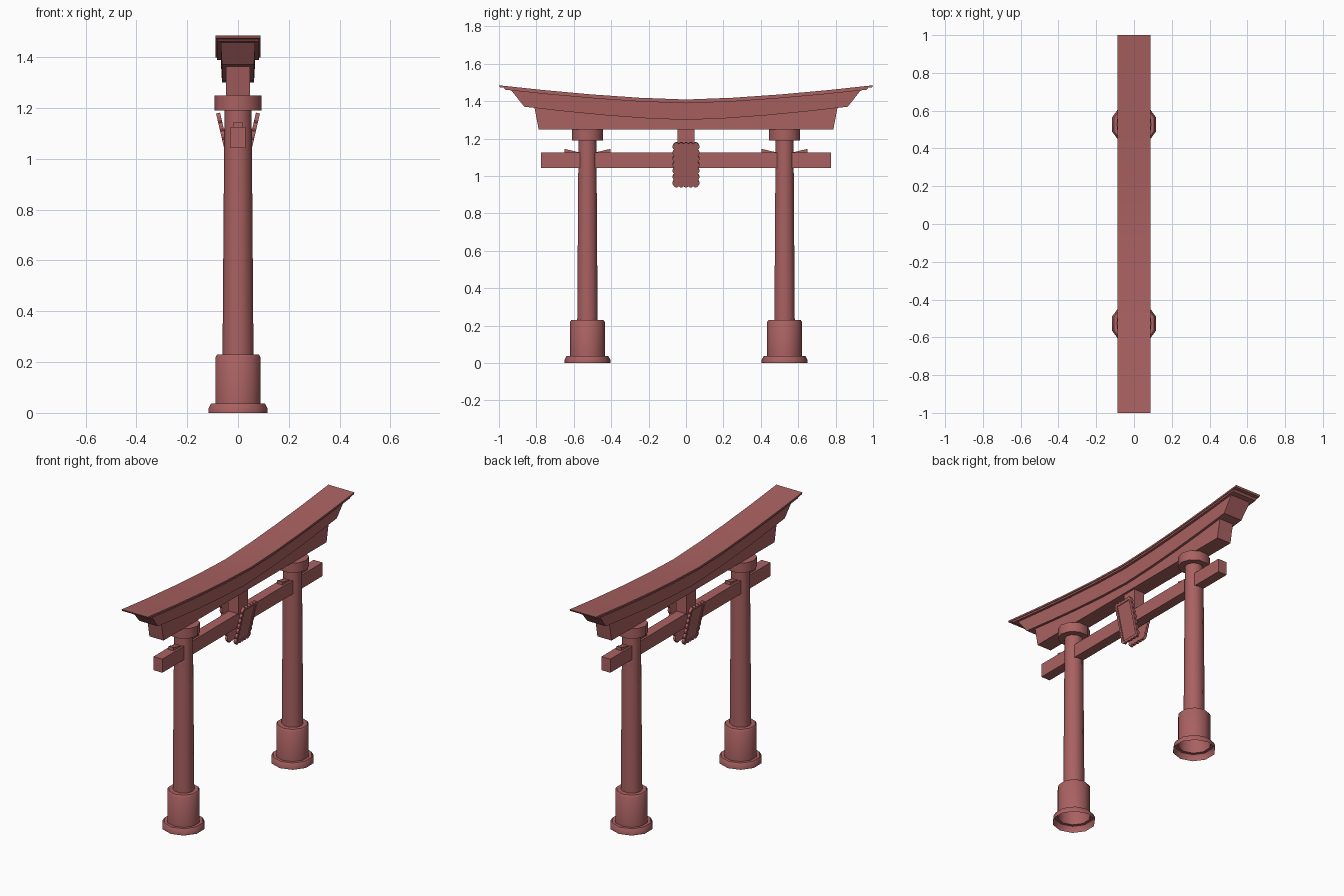
import bpy, bmesh, math
from mathutils import Matrix

if "Cube" in bpy.data.objects:
    bpy.data.objects.remove(bpy.data.objects["Cube"])

mat = bpy.data.materials.new("red_paint")
mat.diffuse_color = (0.40, 0.12, 0.12, 1)
mat.use_nodes = True
mat.node_tree.nodes["Principled BSDF"].inputs["Base Color"].default_value = mat.diffuse_color


def finish(name, bm, smooth=False):
    bmesh.ops.recalc_face_normals(bm, faces=bm.faces)
    me = bpy.data.meshes.new(name)
    bm.to_mesh(me)
    bm.free()
    ob = bpy.data.objects.new(name, me)
    bpy.context.collection.objects.link(ob)
    me.materials.append(mat)
    if smooth:
        bpy.ops.object.select_all(action='DESELECT')
        ob.select_set(True)
        bpy.context.view_layer.objects.active = ob
        bpy.ops.object.shade_smooth_by_angle(angle=math.radians(40))
    return ob


def loft(name, rings, cap_start=True, cap_end=True, smooth=False, matrix=None):
    """Skin a list of closed rings that share a point count."""
    bm = bmesh.new()
    vr = [[bm.verts.new(p) for p in r] for r in rings]
    n = len(rings[0])
    for a, b in zip(vr, vr[1:]):
        for i in range(n):
            j = (i + 1) % n
            bm.faces.new((a[i], a[j], b[j], b[i]))
    if cap_start:
        bm.faces.new(vr[0])
    if cap_end:
        bm.faces.new(vr[-1])
    if matrix:
        bm.transform(matrix)
    return finish(name, bm, smooth)


def lathe(name, y, profile, sides=10, turn=0.0, sy=1.0, cap_start=True):
    rings = []
    for r, z in profile:
        ang = [turn + math.tau * i / sides for i in range(sides)]
        rings.append([(r * math.cos(a), y + sy * r * math.sin(a), z) for a in ang])
    return loft(name, rings, cap_start, True, True)


def box(name, x, y0, y1, z0, z1):
    return loft(name, [[(-x, y, z0), (x, y, z0), (x, y, z1), (-x, y, z1)] for y in (y0, y1)])


def roof_curve(y):
    return 1.409 + 0.076 * abs(y) ** 1.5


def beam_curve(y):
    return 1.30 + 0.07 * (abs(y) / 0.86) ** 1.5


def beam(name, x_low, x_top, y_low, y_top, low, top, segs=8):
    """Curved beam along y whose ends may slant outwards."""
    rings = []
    for i in range(segs + 1):
        t = 2 * i / segs - 1
        a, b = t * y_low, t * y_top
        rings.append([(-x_low, a, low(a)), (x_low, a, low(a)),
                      (x_top, b, top(b)), (-x_top, b, top(b))])
    return loft(name, rings, smooth=True)


# Pillars with plinths, caps and wedges
for side, s in (("left", -1), ("right", 1)):
    y = s * 0.527
    lathe(side + "_plinth", y,
          [(0.122, 0), (0.122, 0.018), (0.112, 0.037), (0.094, 0.037),
           (0.094, 0.218), (0.086, 0.23), (0.05, 0.23)],
          turn=math.pi / 2, cap_start=False)
    lathe(side + "_pillar", y, [(0.061, 0.225), (0.0535, 1.2)], sy=0.94)
    lathe(side + "_pillar_cap", y, [(0.093, 1.19), (0.093, 1.25)], sy=0.94)
    wedge = [(-0.122, 1.145), (-0.05, 1.128), (0.05, 1.128), (0.122, 1.145)]
    loft(side + "_wedge",
         [[(-0.018, y + d, 1.10), (0.018, y + d, 1.10),
           (0.018, y + d, z), (-0.018, y + d, z)] for d, z in wedge])

# Crossbar and centre post
box("crossbar", 0.03, -0.775, 0.775, 1.043, 1.126)
box("centre_post", 0.035, -0.045, 0.045, 1.12, 1.27)

# Stacked curved lintel
beam("lower_lintel", 0.048, 0.048, 0.788, 0.81, lambda y: 1.25, lambda y: beam_curve(y) + 0.002)
beam("upper_lintel", 0.063, 0.068, 0.865, 0.935, beam_curve, lambda y: roof_curve(y) - 0.018)
beam("roof_under_plate", 0.083, 0.083, 0.965, 0.975,
     lambda y: roof_curve(y) - 0.02, lambda y: roof_curve(y) - 0.009)
beam("roof_plate", 0.088, 0.088, 0.995, 1.0,
     lambda y: roof_curve(y) - 0.010, roof_curve)


def scallops(w, h, bump, nx=5, ny=7):
    """Rectangle outline with rounded bumps along every edge."""
    pts = []
    corners = [(-w, -h), (w, -h), (w, h), (-w, h)]
    for k in range(4):
        (ax, ay), (bx, by) = corners[k], corners[(k + 1) % 4]
        n = (nx if k % 2 == 0 else ny) * 3
        length = math.hypot(bx - ax, by - ay)
        ox, oy = (by - ay) / length, (ax - bx) / length
        for i in range(n):
            t = i / n
            o = bump if i % 3 else 0
            pts.append((ax + (bx - ax) * t + ox * o, ay + (by - ay) * t + oy * o))
    return pts


# Two tilted tablets with scalloped frames, hung back to back
for side, s in (("front", 1), ("back", -1)):
    outer = scallops(0.064, 0.116, 0.007)
    inner = scallops(0.053, 0.105, 0)
    rings = [[(s * x, u, v) for u, v in o]
             for x, o in ((0, outer), (0.016, outer), (0.016, inner), (0.010, inner))]
    tilt = Matrix.Translation((s * 0.043, 0, 1.062)) @ Matrix.Rotation(s * math.radians(13), 4, 'Y')
    loft(side + "_tablet", rings, matrix=tilt)
